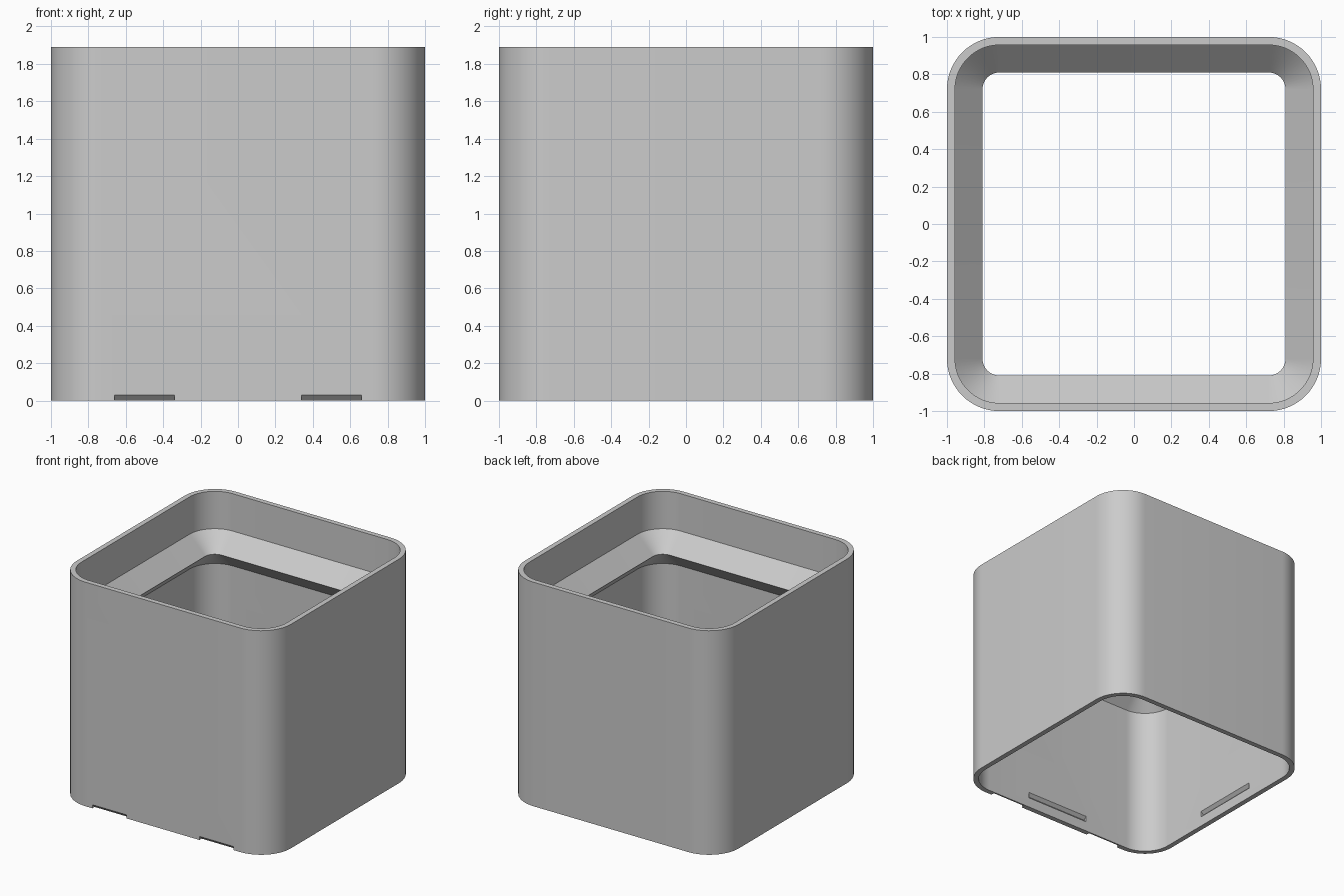
import bpy, bmesh, math
from mathutils import Matrix, Vector

old = bpy.data.objects.get("Cube")
if old:
    bpy.data.objects.remove(old)

HEIGHT, OUTER, INNER, LIP = 1.89, 1.0, 0.957, 0.81
CORNER = 0.72      # centre of every corner arc
STEPS = 16

grey = bpy.data.materials.new("plain grey")
grey.use_nodes = True
grey.diffuse_color = (0.6, 0.6, 0.6, 1)
grey.node_tree.nodes["Principled BSDF"].inputs["Base Color"].default_value = grey.diffuse_color


def make_object(name, bm):
    bmesh.ops.recalc_face_normals(bm, faces=bm.faces)
    mesh = bpy.data.meshes.new(name)
    bm.to_mesh(mesh)
    bm.free()
    mesh.materials.append(grey)
    obj = bpy.data.objects.new(name, mesh)
    bpy.context.collection.objects.link(obj)
    return obj


def rounded_square(bm, half, z):
    ring = []
    for quarter in range(4):
        turn = Matrix.Rotation(quarter * math.pi / 2, 3, 'Z')
        for i in range(STEPS + 1):
            a = math.pi / 2 * i / STEPS
            r = half - CORNER
            p = Vector((CORNER + r * math.cos(a), CORNER + r * math.sin(a), z))
            ring.append(bm.verts.new(turn @ p))
    return ring


def prism(name, profile, x0, x1, angle=0.0):
    """Extrude a (y, z) profile along x, then turn it about z."""
    bm = bmesh.new()
    ends = [[bm.verts.new((x, y, z)) for y, z in profile] for x in (x0, x1)]
    for end in ends:
        bm.faces.new(end)
    n = len(profile)
    for i in range(n):
        j = (i + 1) % n
        bm.faces.new((ends[0][i], ends[0][j], ends[1][j], ends[1][i]))
    bmesh.ops.rotate(bm, verts=bm.verts, matrix=Matrix.Rotation(angle, 3, 'Z'))
    obj = make_object(name, bm)
    obj.hide_render = True
    return obj


# Shell: closed wall section with a pointed inner ledge
section = [(OUTER, 0), (OUTER, HEIGHT), (INNER, HEIGHT), (INNER, 1.575),
           (LIP, 1.428), (INNER, 1.281), (INNER, 0)]
bm = bmesh.new()
rings = [rounded_square(bm, half, z) for half, z in section]
for k, lower in enumerate(rings):
    upper = rings[(k + 1) % len(rings)]
    for i in range(len(lower)):
        j = (i + 1) % len(lower)
        bm.faces.new((lower[i], lower[j], upper[j], upper[i]))
shell = make_object("shell", bm)

# Cutters: two sloped pry notches in front, a latch groove in each inner wall
cutters = []
wedge = [(-1.02, -0.02), (-0.95, -0.02), (-1.0, 0.03), (-1.02, 0.03)]
for side in (-1, 1):
    cutters.append(prism("notch_cutter", wedge, side * 0.5 - 0.16, side * 0.5 + 0.16))
groove = [(-INNER - 0.025, 0.11), (-INNER + 0.02, 0.155), (-INNER + 0.02, 0.065)]
for quarter in range(4):
    cutters.append(prism("groove_cutter", groove, -0.3, 0.3, quarter * math.pi / 2))

bpy.context.view_layer.objects.active = shell
for cutter in cutters:
    mod = shell.modifiers.new("cut", 'BOOLEAN')
    mod.operation, mod.solver, mod.object = 'DIFFERENCE', 'EXACT', cutter
    bpy.ops.object.modifier_apply(modifier=mod.name)
for cutter in cutters:
    bpy.data.objects.remove(cutter)

# Smooth corners, crisp edges
bpy.ops.object.select_all(action='DESELECT')
shell.select_set(True)
bpy.ops.object.shade_smooth_by_angle(angle=math.radians(30))
